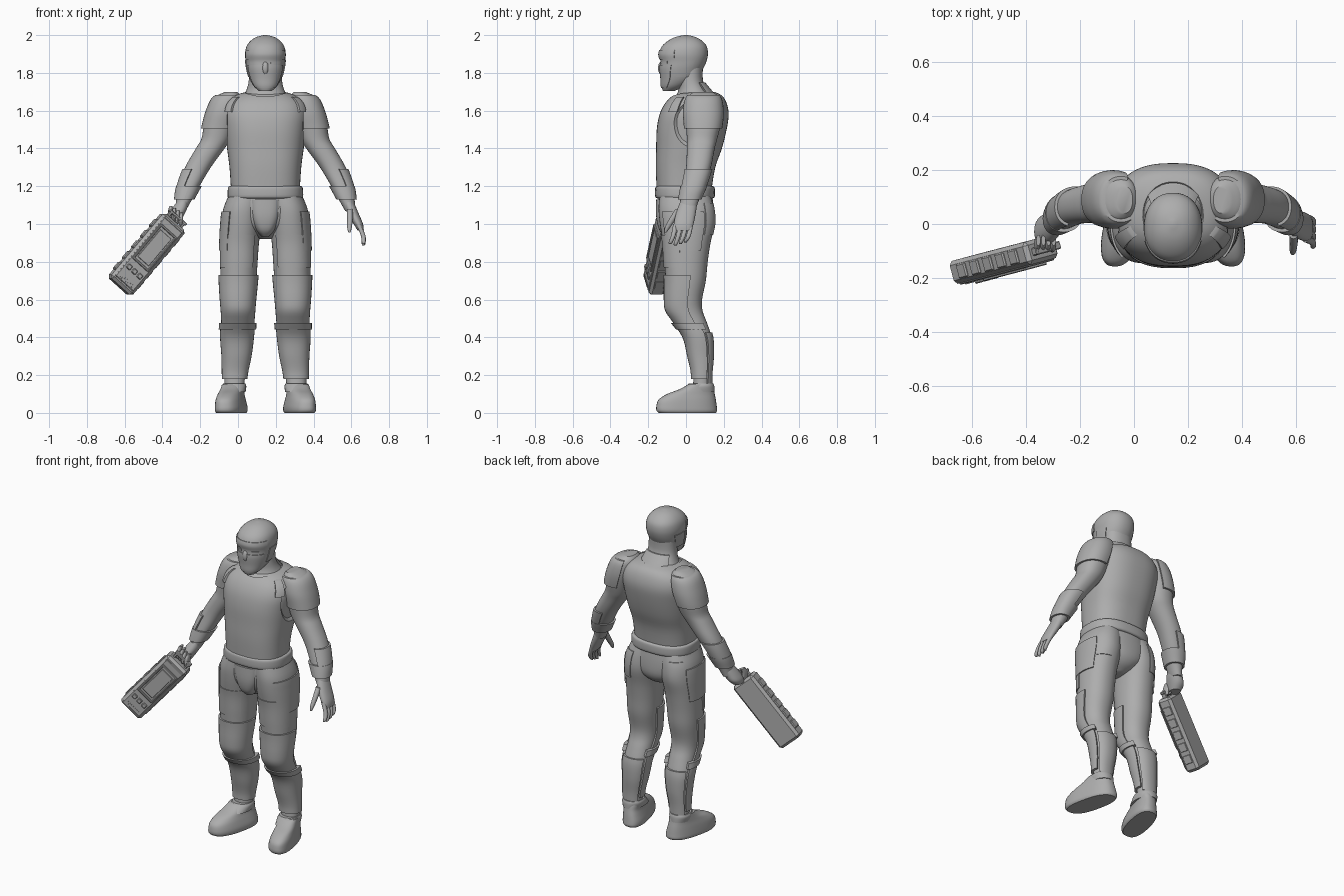
import bpy, bmesh, math
from mathutils import Vector, Matrix

if "Cube" in bpy.data.objects:
    bpy.data.objects.remove(bpy.data.objects["Cube"])

MID = 0.145          # centre line of the figure
parts = []

grey = bpy.data.materials.new("plain grey")
grey.use_nodes = True
grey.diffuse_color = (0.42, 0.42, 0.42, 1)
grey.node_tree.nodes["Principled BSDF"].inputs["Base Color"].default_value = grey.diffuse_color


def finish(name, bm):
    bmesh.ops.recalc_face_normals(bm, faces=bm.faces)
    mesh = bpy.data.meshes.new(name)
    bm.to_mesh(mesh)
    bm.free()
    mesh.materials.append(grey)
    obj = bpy.data.objects.new(name, mesh)
    bpy.context.collection.objects.link(obj)
    parts.append(obj)
    return obj


def ring_at(rings, t):
    """Smoothly interpolated ring; t counts rings."""
    last = len(rings) - 1
    i = min(int(t), last - 1)
    f = t - i
    a, b, c, d = (rings[max(0, min(last, i + k))] for k in (-1, 0, 1, 2))
    return [q + f / 2 * (r - p + f * (2 * p - 5 * q + 4 * r - s + f * (3 * (q - r) + s - p)))
            for p, q, r, s in zip(a, b, c, d)]


def surf(rings, t, angle, side=1, off=0, power=2.2, splay=0):
    """Point on a loft of (z, x, half width, front y, back y); angle 0 is front, 90 is outer."""
    z, x, rx, front, back = ring_at(rings, t)
    co, si = math.cos(angle), math.sin(angle)
    bend = lambda v: math.copysign(abs(v) ** (2 / power), v)
    y = (front + back) / 2 - ((back - front) / 2 + off) * bend(co)
    px = x + (rx + off) * bend(si) + splay * (0.1 - y)
    return Vector((MID + side * px, y, z))


def loft(name, rings, side=1, off=0, power=2.2, splay=0, n=40, steps=4):
    bm = bmesh.new()
    count = (len(rings) - 1) * steps
    rows = [[bm.verts.new(surf(rings, k / steps, math.tau * j / n, side, off, power, splay))
             for j in range(n)] for k in range(count + 1)]
    for lo, hi in zip(rows, rows[1:]):
        for j in range(n):
            bm.faces.new((lo[j], lo[j - 1], hi[j - 1], hi[j]))
    bm.faces.new(rows[0])
    bm.faces.new(rows[-1])
    return finish(name, bm)


def plate(name, rings, t0, t1, a0, a1, side=1, off=0.012, power=2.2, n=20, rows=12):
    """Raised armour patch that follows a loft."""
    bm = bmesh.new()
    grids = []
    for depth in (off, -0.01):
        grids.append([[bm.verts.new(surf(rings, t0 + (t1 - t0) * k / rows,
                       math.radians(a0 + (a1 - a0) * j / n), side, depth, power))
                       for j in range(n + 1)] for k in range(rows + 1)])
    for g in grids:
        for k in range(rows):
            for j in range(n):
                bm.faces.new((g[k][j], g[k][j + 1], g[k + 1][j + 1], g[k + 1][j]))
    edge = ([(0, j) for j in range(n)] + [(k, n) for k in range(rows)] +
            [(rows, j) for j in range(n, 0, -1)] + [(k, 0) for k in range(rows, 0, -1)])
    o, i = grids
    for (p, q), (r, s) in zip(edge, edge[1:] + edge[:1]):
        bm.faces.new((o[p][q], o[r][s], i[r][s], i[p][q]))
    return finish(name, bm)


def ball(name, centre, radii):
    bm = bmesh.new()
    bmesh.ops.create_uvsphere(bm, u_segments=32, v_segments=20, radius=1,
                              matrix=Matrix.Translation(centre) @ Matrix.Diagonal((*radii, 1)))
    return finish(name, bm)


def carve(target, cutter):
    mod = target.modifiers.new("opening", 'BOOLEAN')
    mod.operation, mod.object = 'DIFFERENCE', cutter
    bpy.context.view_layer.objects.active = target
    bpy.ops.object.modifier_apply(modifier=mod.name)
    parts.remove(cutter)
    bpy.data.objects.remove(cutter)


# Torso, vest with arm and neck openings, neck and head
chest = [(1.18, 0, .182, -.155, .135), (1.3, 0, .19, -.16, .155), (1.4, 0, .203, -.158, .19),
         (1.5, 0, .215, -.155, .215), (1.58, 0, .222, -.14, .226), (1.64, 0, .205, -.11, .215),
         (1.68, 0, .16, -.07, .19), (1.7, 0, .1, -.03, .15)]
loft("torso", chest, off=-.014, power=2.5)
vest = loft("vest", chest, power=2.5, n=64)
for s in (1, -1):
    carve(vest, ball("arm_cutter", (MID + s * .265, .05, 1.53), (.1, .15, .16)))
carve(vest, ball("neck_cutter", (MID, .025, 1.74), (.13, .15, .09)))

loft("neck", [(1.6, 0, .15, -.09, .18), (1.66, 0, .125, -.06, .165), (1.71, 0, .1, -.04, .115),
              (1.76, 0, .088, -.04, .09), (1.84, 0, .085, -.04, .09)])
skull = [(1.705, 0, .035, -.122, -.06), (1.73, 0, .062, -.13, 0), (1.77, 0, .084, -.132, .06),
         (1.82, 0, .098, -.137, .09), (1.86, 0, .104, -.135, .108), (1.9, 0, .108, -.143, .116),
         (1.94, 0, .1, -.128, .11), (1.97, 0, .078, -.095, .085), (1.99, 0, .047, -.055, .05),
         (2, 0, .008, -.01, .01)]
loft("head", skull)
plate("mask", skull, .7, 3.5, -62, 62, off=.004)
plate("brow_band", skull, 4.3, 5.5, -70, 70, off=.004)
ball("nose", (MID, -.13, 1.825), (.018, .018, .035))
for s in (1, -1):
    plate("eye_lid", skull, 3.75, 4.05, 14, 48, s, .003)
    plate("ear_cover", skull, 2.2, 4.2, 80, 115, s, .004)
plate("nape_flap", [(1.62, 0, .13, -.1, .2), (1.69, 0, .11, -.04, .145), (1.75, 0, .09, -.04, .095)],
      0, 2, 125, 235, off=.006)

# Belt, hips and groin guard
loft("belt", [(1.135, 0, .19, -.15, .14), (1.145, 0, .2, -.163, .152), (1.19, 0, .198, -.163, .152),
              (1.2, 0, .19, -.155, .142)], power=2.5)
hips = [(.92, 0, .03, -.05, .06), (.95, 0, .09, -.09, .115), (1.0, 0, .17, -.13, .145),
        (1.08, 0, .212, -.145, .147), (1.18, 0, .185, -.145, .135)]
loft("hips", hips)
loft("groin_guard", [(.935, 0, .02, -.11, 0), (.97, 0, .05, -.142, 0), (1.04, 0, .078, -.158, 0),
                     (1.13, 0, .09, -.158, 0)], power=2.8)

leg = [(1.15, .1, .095, -.14, .13), (1.08, .118, .105, -.145, .148), (1.0, .127, .106, -.138, .152),
       (.9, .136, .102, -.122, .13), (.8, .14, .099, -.115, .115), (.7, .143, .095, -.108, .105),
       (.6, .145, .087, -.108, .085), (.54, .145, .082, -.1, .088), (.48, .146, .078, -.06, .11),
       (.4, .15, .076, -.005, .135), (.3, .153, .066, .02, .138), (.2, .162, .055, .04, .13),
       (.1, .165, .052, .03, .13)]
shoe = [(0, .16, .068, -.145, .158), (.012, .16, .074, -.156, .165), (.035, .16, .074, -.157, .163),
        (.07, .163, .068, -.145, .158), (.1, .165, .061, -.1, .152), (.125, .165, .058, -.035, .147),
        (.15, .165, .056, .01, .14)]
arm = [(1.7, .18, .03, .04, .14), (1.67, .2, .07, .01, .175), (1.6, .22, .084, -.005, .188),
       (1.52, .244, .082, 0, .182), (1.45, .262, .077, .005, .165), (1.4, .292, .076, .005, .152),
       (1.3, .357, .068, 0, .132), (1.2, .405, .056, -.018, .1), (1.13, .43, .042, -.03, .07),
       (1.07, .45, .028, -.035, .05)]

for s, label in ((1, "left"), (-1, "right")):
    # Leg with pocket panels, knee guard, shin guard and shoe
    loft(label + "_leg", leg, s)
    plate(label + "_thigh_panel", leg, 1.2, 3.4, 35, 125, s, .007)
    plate(label + "_thigh_strap", leg, 2.6, 4.3, -45, 75, s, .005)
    plate(label + "_seat_panel", leg, .6, 2.6, 130, 175, s, .004)
    plate(label + "_knee_guard", leg, 4.7, 8.1, -100, 100, s, .01)
    plate(label + "_knee_band", leg, 8.05, 8.5, -125, 125, s, .022)
    plate(label + "_shin_guard", leg, 8.5, 11.2, -115, 115, s, .014)
    plate(label + "_calf_guard", leg, 8.7, 11.4, 125, 235, s, .01)
    loft(label + "_shoe", shoe, s, power=2.5, splay=.22)
    loft(label + "_shoe_cuff", [(.11, .165, .06, -.03, .152), (.14, .165, .064, .0, .15),
                                (.155, .165, .058, .015, .145)], s)

    # Arm with shoulder cap, forearm guard and cuff
    loft(label + "_arm", arm, s)
    plate(label + "_shoulder_cap", arm, .7, 3.2, -30, 200, s, .012)
    plate(label + "_shoulder_pad", chest, 4.2, 5.8, 48, 66, s, .012, 2.5)
    plate(label + "_forearm_guard", arm, 6.1, 7.3, 20, 190, s, .01)
    plate(label + "_cuff", arm, 7, 8, 0, 360, s, .012, n=40)

# Open left hand
loft("left_palm", [(1.12, .437, .03, -.03, .06), (1.06, .462, .03, -.052, .052),
                   (1.0, .492, .025, -.064, .04), (.965, .505, .016, -.06, .03)], n=24)
for k in range(4):
    y = -.055 + .027 * k
    tip = .885 + .008 * abs(k - 1)
    loft("left_finger", [(1.0, .492, .013, y - .013, y + .013), (.94, .517, .012, y - .024, y),
                         (tip + .01, .52, .01, y - .037, y - .016), (tip, .515, .004, y - .034, y - .024)],
         n=16)
loft("left_thumb", [(1.08, .447, .016, -.055, -.01), (1.03, .448, .015, -.087, -.05),
                    (.98, .445, .012, -.112, -.085), (.955, .445, .005, -.116, -.103)], n=16)

# Gripping right hand
loft("right_palm", [(1.12, .437, .03, -.035, .06), (1.08, .455, .04, -.06, .045),
                    (1.04, .475, .04, -.078, .03), (1.01, .482, .03, -.08, .0)], -1, n=24)
for k in range(4):
    x, z = .447 + .019 * k, 1.0 + .012 * k
    loft("right_finger", [(z - .012, x, .005, -.09, -.06), (z, x, .011, -.105, -.05),
                          (z + .03, x, .012, -.1, -.05), (z + .06, x - .004, .008, -.08, -.04)], -1, n=16)

# Handheld case, laid out in its own frame: length, width, outward
along = Vector((-.295, -.077, -.35)).normalized()
out = Vector((.26, -.966, 0)).normalized()
across = out.cross(along).normalized()
if across.x < 0:
    across.negate()
frame = Matrix((along, across, out)).transposed().to_4x4()
frame.translation = (-.484, -.132, .84)


def block(name, centre, size, bevel=.004):
    bm = bmesh.new()
    bmesh.ops.create_cube(bm, size=1, matrix=frame @ Matrix.Translation(centre) @ Matrix.Diagonal((*size, 1)))
    if bevel:
        bmesh.ops.bevel(bm, geom=bm.edges[:], offset=bevel, segments=1, affect='EDGES')
    return finish(name, bm)


block("case_body", (0, 0, 0), (.455, .158, .088), .015)
block("case_face", (0, 0, .044), (.41, .13, .012))
for w in (-1, 1):
    block("screen_side", (-.045, w * .052, .053), (.24, .01, .012), .003)
for u in (-.16, .07):
    block("screen_end", (u, 0, .053), (.012, .114, .012), .003)
block("screen", (-.045, 0, .05), (.19, .08, .008), .002)
for k in (-1, 0, 1):
    block("button", (.122, k * .038, .054), (.027, .027, .014))
for k in range(7):
    block("speaker_slot", (.186, (k - 3) * .014, .051), (.016, .006, .005), 0)
for k in range(5):
    block("grip_rib", (-.15 + k * .075, -.08, 0), (.05, .014, .056), .005)
    block("lower_rib", (-.15 + k * .075, .08, 0), (.05, .006, .05), .002)
for w in (-.045, .045):
    block("handle_post", (-.24, w, 0), (.04, .016, .03))
block("handle_bar", (-.258, 0, 0), (.016, .12, .03))

# Smooth shading with sharp edges kept
for obj in parts:
    obj.select_set(True)
bpy.context.view_layer.objects.active = parts[0]
bpy.ops.object.shade_smooth_by_angle(angle=math.radians(35))
